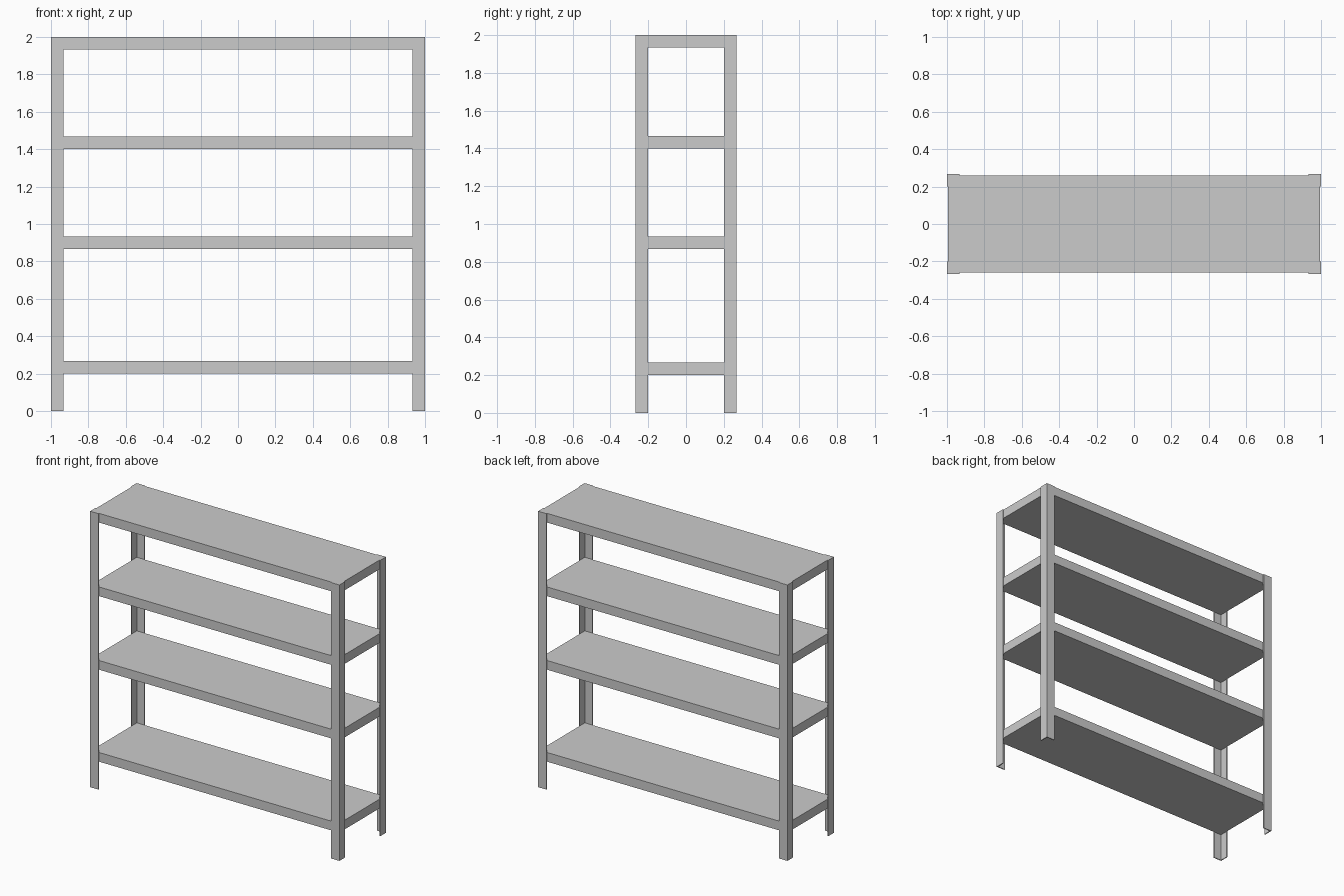
import bpy, bmesh

if "Cube" in bpy.data.objects:
    bpy.data.objects.remove(bpy.data.objects["Cube"])

U = 1 / 15            # flange width and shelf height
T = 0.0067            # sheet thickness of the posts
HX, HY, H = 1.0, 4 * U, 2.0


def prism(name, outline, z0, z1):
    """Extrude a closed xy outline from z0 to z1."""
    bm = bmesh.new()
    face = bm.faces.new([bm.verts.new((x, y, z0)) for x, y in outline])
    ext = bmesh.ops.extrude_face_region(bm, geom=[face])
    top = [v for v in ext["geom"] if isinstance(v, bmesh.types.BMVert)]
    bmesh.ops.translate(bm, verts=top, vec=(0, 0, z1 - z0))
    bmesh.ops.recalc_face_normals(bm, faces=bm.faces)
    mesh = bpy.data.meshes.new(name)
    bm.to_mesh(mesh)
    bm.free()
    obj = bpy.data.objects.new(name, mesh)
    bpy.context.collection.objects.link(obj)
    return obj


# Four L-section corner posts, open towards the inside
angle = [(HX, HY), (HX - U, HY), (HX - U, HY - T),
         (HX - T, HY - T), (HX - T, HY - U), (HX, HY - U)]
for sx, side in ((-1, "left"), (1, "right")):
    for sy, end in ((-1, "front"), (1, "back")):
        prism(f"{end}_{side}_post", [(sx * x, sy * y) for x, y in angle], 0, H)

# Four shelves fitted inside the posts
sx, sy = HX - T, HY - T
board = [(-sx, -sy), (sx, -sy), (sx, sy), (-sx, sy)]
for i, n in enumerate((3, 13, 21, 29), 1):
    prism(f"shelf_{i}", board, n * U, (n + 1) * U)
